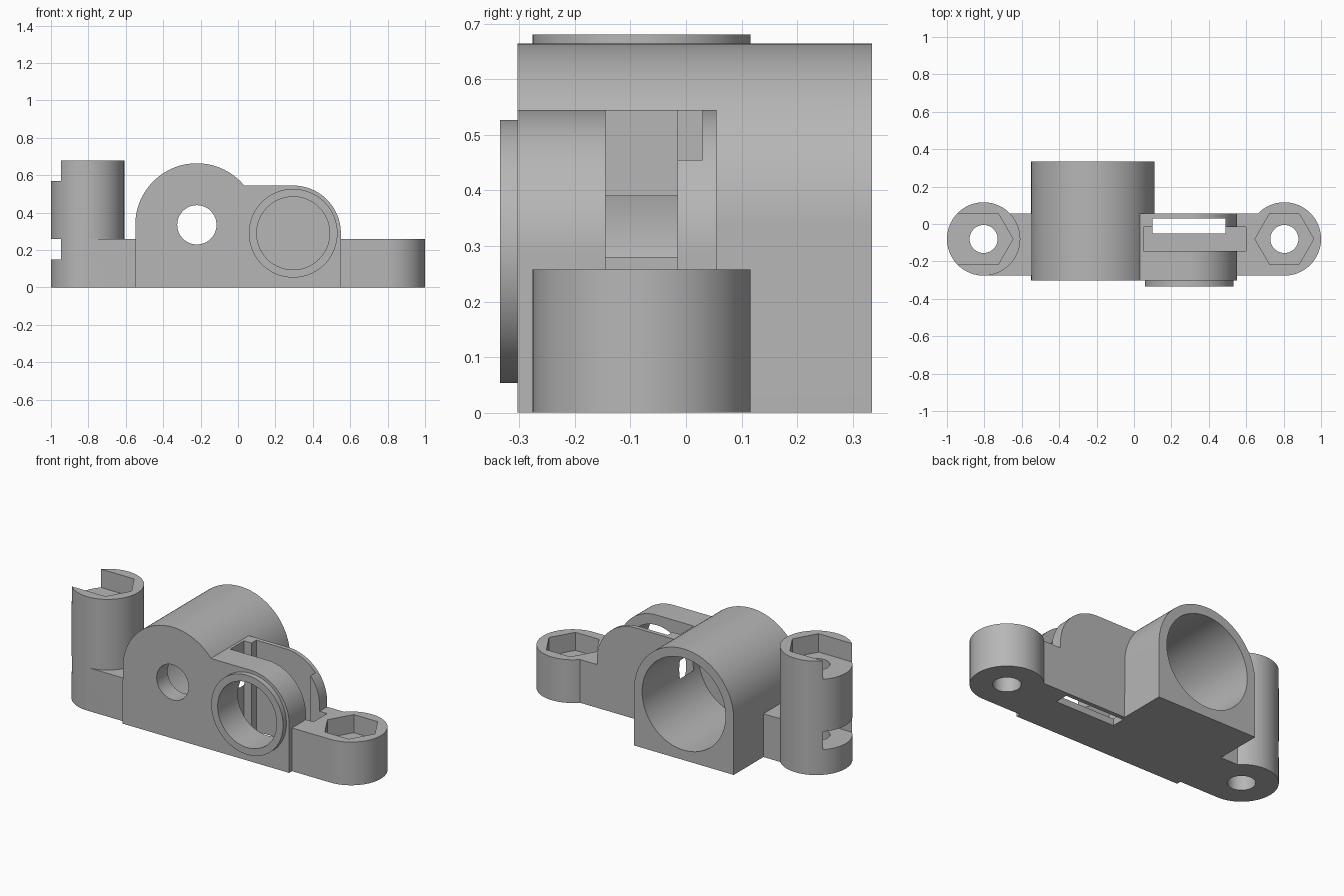
import bpy, bmesh, math
from mathutils import Vector

old = bpy.data.objects.get("Cube")
if old:
    bpy.data.objects.remove(old, do_unlink=True)

grey = bpy.data.materials.new("light grey plastic")
grey.use_nodes = True
GREY = (0.47, 0.47, 0.47, 1)
grey.diffuse_color = GREY
grey.node_tree.nodes["Principled BSDF"].inputs["Base Color"].default_value = GREY


def prism(name, profile, axis, lo, hi):
    """Extrude a 2D profile along y (profile in x, z) or z (profile in x, y)."""
    def place(p, d):
        return Vector((p[0], d, p[1])) if axis == "y" else Vector((p[0], p[1], d))
    bm = bmesh.new()
    base = bm.faces.new([bm.verts.new(place(p, lo)) for p in profile])
    ext = bmesh.ops.extrude_face_region(bm, geom=[base])
    top = [v for v in ext["geom"] if isinstance(v, bmesh.types.BMVert)]
    bmesh.ops.translate(bm, verts=top, vec=place((0, 0), hi - lo))
    bmesh.ops.recalc_face_normals(bm, faces=bm.faces)
    mesh = bpy.data.meshes.new(name)
    bm.to_mesh(mesh)
    bm.free()
    mesh.materials.append(grey)
    ob = bpy.data.objects.new(name, mesh)
    bpy.context.collection.objects.link(ob)
    return ob


def arc(cx, cy, r, start=0, end=360, n=96):
    full = end - start == 360
    steps = n if full else n + 1
    angles = [math.radians(start + (end - start) * i / n) for i in range(steps)]
    return [(cx + r * math.cos(a), cy + r * math.sin(a)) for a in angles]


def rect(x0, x1, y0, y1):
    return [(x0, y0), (x1, y0), (x1, y1), (x0, y1)]


def combine(target, other, operation):
    mod = target.modifiers.new(operation, "BOOLEAN")
    mod.operation, mod.solver, mod.object = operation, "EXACT", other
    bpy.context.view_layer.objects.active = target
    bpy.ops.object.modifier_apply(modifier=mod.name)
    bpy.data.objects.remove(other, do_unlink=True)


# Main positions
MX, MZ = -0.22, 0.335       # barrel axis
WX, WZ = 0.295, 0.29        # ring axis
LX, LY, LR = 0.804, -0.08, 0.196  # mounting lugs
FRONT, BACK = -0.303, 0.335
LUG_H, POST_H = 0.258, 0.68

# Barrel housing with arched top
bracket = prism("bracket_body", [(MX - 0.33, 0), (MX + 0.33, 0)]
                + arc(MX, MZ, 0.329, 0, 180), "y", FRONT, BACK)

# Solid parts joined to the housing
solids = [
    prism("wheel_housing", [(MX, 0), (0.55, 0)] + arc(WX, WZ, 0.255, 0, 90)
          + [(MX, 0.545)], "y", FRONT, 0.055),
    prism("front_ring", arc(WX, WZ, 0.237), "y", -0.335, -0.25),
]
for side, height in ((-1, POST_H), (1, LUG_H)):
    inner, outer = sorted((side * 0.45, side * LX))
    solids.append(prism("arm", rect(inner, outer, LY - LR, 0.055), "z", 0, LUG_H))
    solids.append(prism("lug", arc(side * LX, LY, LR), "z", 0, height))
for part in solids:
    combine(bracket, part, "UNION")

# Barrel bore, shaft hole, ring opening, wheel groove and drop slot
cuts = [
    prism("bore", arc(MX, MZ, 0.2755), "y", -0.2, BACK + 0.1),
    prism("shaft_hole", arc(MX, MZ, 0.105, n=64), "y", -0.5, -0.1),
    prism("ring_opening", arc(WX, WZ, 0.195), "y", -0.5, -0.1),
    prism("wheel_groove", rect(0.05, 0.6, -0.145, -0.015), "z", 0.04, 0.9),
    prism("drop_slot", rect(0.1, 0.49, -0.05, 0.03), "z", -0.1, 0.9),
]
# Screw holes and the open hexagonal nut pockets
for side in (-1, 1):
    cuts.append(prism("screw_hole", arc(side * LX, LY, 0.075, n=48), "z", -0.1, 0.9))
cuts.append(prism("nut_pocket", arc(LX, LY, 0.157, n=6), "z", 0.15, 0.9))
nut_slot = [(-1.1, LY - 0.136)] + arc(-LX, LY, 0.157, -60, 60, 2) + [(-1.1, LY + 0.136)]
for low, high in ((0.15, LUG_H), (0.57, 0.9)):
    cuts.append(prism("nut_slot", nut_slot, "z", low, high))
for cutter in cuts:
    combine(bracket, cutter, "DIFFERENCE")

# Smooth curved walls, sharp edges
bpy.ops.object.select_all(action="DESELECT")
bracket.select_set(True)
bpy.context.view_layer.objects.active = bracket
bpy.ops.object.shade_smooth_by_angle(angle=math.radians(25))
